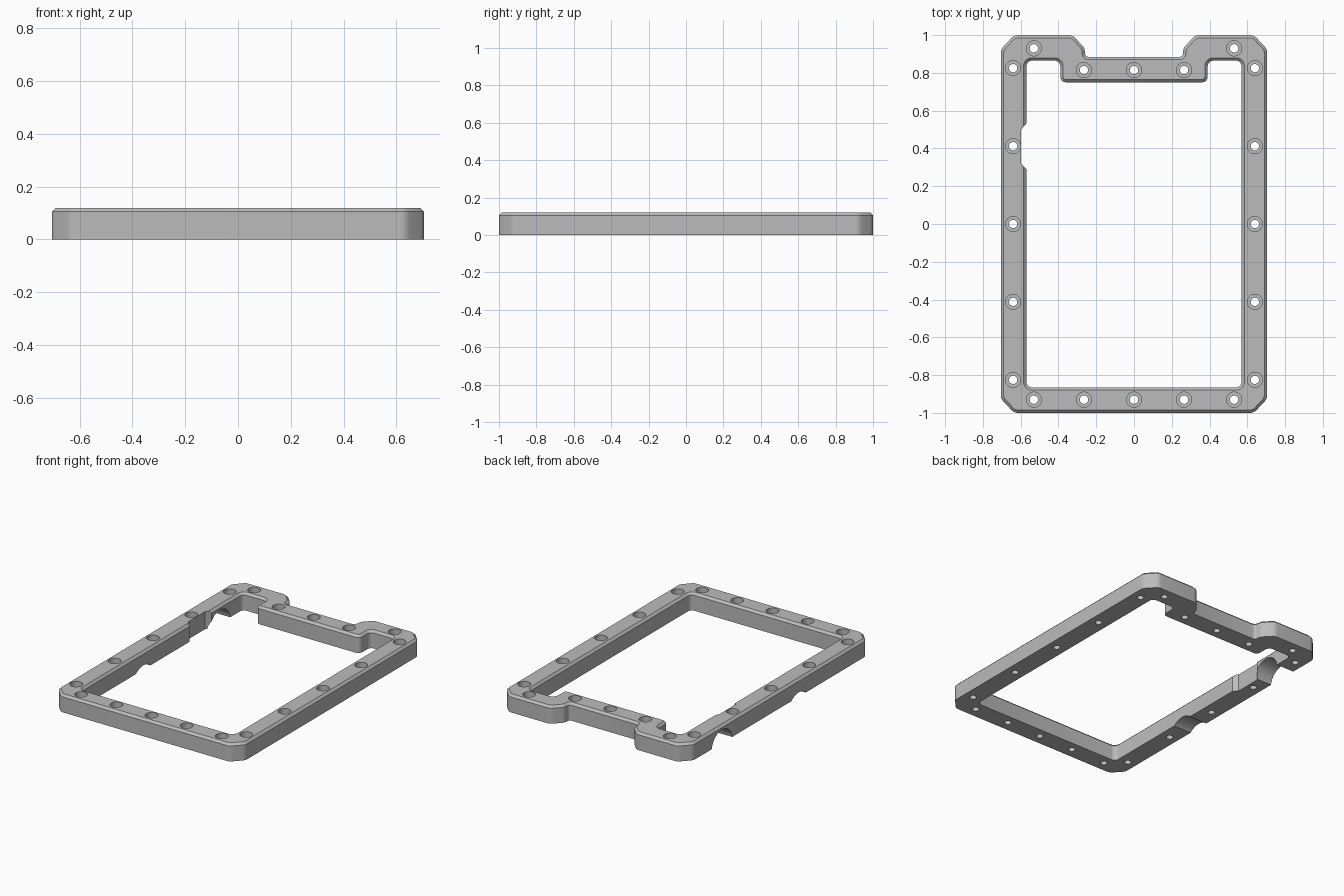
import bpy, bmesh
from math import cos, sin, pi
from mathutils import Vector

cube = bpy.data.objects.get("Cube")
if cube:
    bpy.data.objects.remove(cube)

HEIGHT, CHAMFER = 0.12, 0.015
grey = bpy.data.materials.new("plain grey")
grey.use_nodes = True
grey.diffuse_color = (0.5, 0.5, 0.5, 1)
grey.node_tree.nodes["Principled BSDF"].inputs["Base Color"].default_value = (0.5, 0.5, 0.5, 1)


def mirrored(half):
    """Close a counter-clockwise right half outline with its mirror image."""
    return half + [(-x, y, r) for x, y, r in reversed(half)]


def fillet(corners, steps=5):
    """Round each (x, y, radius) corner of a polygon."""
    pts = []
    for i, (x, y, r) in enumerate(corners):
        p = Vector((x, y))
        a = (Vector(corners[i - 1][:2]) - p).normalized()
        b = (Vector(corners[(i + 1) % len(corners)][:2]) - p).normalized()
        half = a.angle(b) / 2
        centre = p + (a + b).normalized() * (r / sin(half))
        trim = r * cos(half) / sin(half)
        start, end = p + a * trim - centre, p + b * trim - centre
        sweep = start.angle_signed(end)
        for k in range(steps + 1):
            t = -sweep * k / steps
            pts.append(centre + Vector((start.x * cos(t) - start.y * sin(t),
                                        start.x * sin(t) + start.y * cos(t))))
    return pts


def offset(pts, d):
    """Move a counter-clockwise outline outward by d."""
    out = []
    for i, p in enumerate(pts):
        e = (p - pts[i - 1]).normalized()
        f = (pts[(i + 1) % len(pts)] - p).normalized()
        n, m = Vector((e.y, -e.x)), Vector((f.y, -f.x))
        out.append(p + (n + m) * (d / (1 + n.dot(m))))
    return out


def loft(bm, rings):
    """Skin a stack of equal rings and cap both ends."""
    loops = [[bm.verts.new(p) for p in ring] for ring in rings]
    n = len(loops[0])
    for low, high in zip(loops, loops[1:]):
        for i in range(n):
            j = (i + 1) % n
            bm.faces.new((low[i], low[j], high[j], high[i]))
    bm.faces.new(loops[0][::-1])
    bm.faces.new(loops[-1])


def level(pts, z):
    return [(p[0], p[1], z) for p in pts]


def circle(r, n=32):
    return [(r * cos(2 * pi * k / n), r * sin(2 * pi * k / n)) for k in range(n)]


def finish(bm, name):
    bmesh.ops.recalc_face_normals(bm, faces=bm.faces)
    mesh = bpy.data.meshes.new(name)
    bm.to_mesh(mesh)
    bm.free()
    mesh.materials.append(grey)
    obj = bpy.data.objects.new(name, mesh)
    bpy.context.collection.objects.link(obj)
    return obj


def cut(target, bm, name):
    """Subtract a helper solid and remove it."""
    cutter = finish(bm, name)
    cutter.hide_render = True
    mod = target.modifiers.new(name, 'BOOLEAN')
    mod.operation, mod.solver, mod.object = 'DIFFERENCE', 'EXACT', cutter
    bpy.context.view_layer.objects.active = target
    bpy.ops.object.modifier_apply(modifier=name)
    bpy.data.objects.remove(cutter)


# Outer body with chamfered corners, back notch and bevelled top edge
outer = fillet(mirrored([
    (0.635, -1, 0.05), (0.705, -0.925, 0.05), (0.705, 0.925, 0.05), (0.635, 1, 0.05),
    (0.325, 1, 0.05), (0.26, 0.93, 0.05), (0.26, 0.885, 0.02)]))
bm = bmesh.new()
loft(bm, [level(outer, 0), level(outer, HEIGHT - CHAMFER),
          level(offset(outer, -CHAMFER), HEIGHT)])
frame = finish(bm, "frame")

# Central opening, flared at the top, with a lobe in each back corner
inner = fillet(mirrored([
    (0.57, -0.865, 0.03), (0.57, 0.865, 0.03), (0.39, 0.865, 0.03), (0.39, 0.75, 0.03)]))
bm = bmesh.new()
loft(bm, [level(inner, -0.1), level(inner, HEIGHT - CHAMFER),
          level(offset(inner, CHAMFER), HEIGHT),
          level(offset(inner, CHAMFER), HEIGHT + 0.1)])
cut(frame, bm, "opening")

# Counterbored screw holes all round
spots = [(s * 0.64, y) for s in (-1, 1) for y in (-0.825, -0.412, 0, 0.412, 0.825)]
spots += [(x, -0.93) for x in (-0.53, -0.265, 0, 0.265, 0.53)]
spots += [(x, 0.815) for x in (-0.265, 0, 0.265)] + [(-0.53, 0.93), (0.53, 0.93)]
bm = bmesh.new()
for cx, cy in spots:
    loft(bm, [[(cx + x, cy + y, z) for x, y in circle(r)]
              for r, z in ((0.022, -0.1), (0.022, 0.07), (0.04, 0.07), (0.04, 0.2))])
cut(frame, bm, "screw_holes")

# Cable passages under one side: a tall arch and a shallow groove
bm = bmesh.new()
for y, z, r in ((0.62, -0.02, 0.112), (-0.205, -0.085, 0.115)):
    loft(bm, [[(x, y + u, z + v) for u, v in circle(r, 48)] for x in (-0.9, -0.5)])
cut(frame, bm, "cable_passages")

# Shallow recess in the inner wall of the same side
recess = [(-0.52, 0.235), (-0.52, 0.59), (-0.597, 0.5), (-0.597, 0.32)]
bm = bmesh.new()
loft(bm, [level(recess, -0.1), level(recess, 0.3)])
cut(frame, bm, "wall_recess")

bpy.ops.object.select_all(action='DESELECT')
frame.select_set(True)
bpy.context.view_layer.objects.active = frame
bpy.ops.object.shade_smooth_by_angle()
